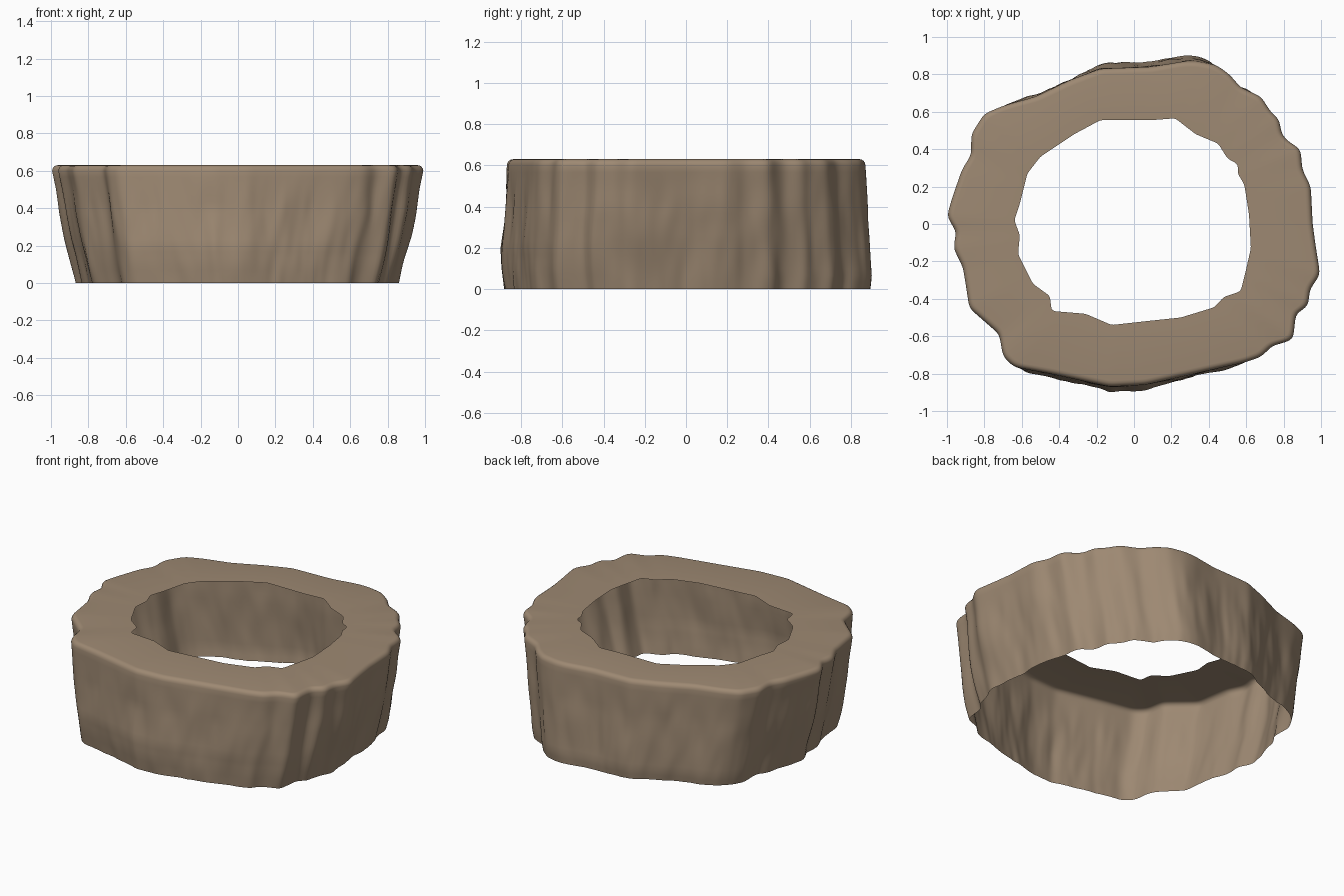
import bpy, bmesh, math
from mathutils import Vector, noise

if "Cube" in bpy.data.objects:
    bpy.data.objects.remove(bpy.data.objects["Cube"])

N = 400          # samples around the ring
TOP = 0.63

# Rim outline and hole outline, anticlockwise seen from above
RIM = [(.955, 0), (.945, .2), (.90, .29), (.89, .40), (.82, .445), (.79, .48), (.775, .56),
       (.73, .60), (.68, .68), (.57, .73), (.51, .80), (.44, .85), (.34, .87), (.27, .87),
       (.09, .84), (-.18, .83), (-.34, .77), (-.53, .68), (-.69, .635), (-.80, .59),
       (-.87, .48), (-.87, .37), (-.92, .29), (-.975, .13), (-1.0, .04), (-.95, -.04),
       (-.965, -.13), (-.915, -.23), (-.90, -.32), (-.88, -.45), (-.80, -.52), (-.72, -.59),
       (-.70, -.71), (-.64, -.765), (-.45, -.80), (-.13, -.87), (.06, -.86), (.59, -.74),
       (.68, -.71), (.74, -.65), (.85, -.62), (.865, -.48), (.93, -.44), (.94, -.35),
       (.995, -.27), (.97, -.11)]
HOLE = [(.625, -.13), (.615, .05), (.59, .21), (.555, .27), (.555, .32), (.50, .35), (.45, .43),
        (.33, .48), (.22, .565), (.09, .555), (-.18, .555), (-.32, .48), (-.50, .36),
        (-.57, .27), (-.61, .11), (-.64, .02), (-.61, -.06), (-.62, -.16), (-.54, -.32),
        (-.45, -.385), (-.44, -.465), (-.26, -.48), (-.12, -.54), (.06, -.52), (.25, -.50),
        (.43, -.445), (.48, -.39), (.57, -.36), (.60, -.24)]


def sample(points, passes):
    """Cast rays at even angles against the outline, then soften the corners."""
    polar = sorted((math.atan2(y, x) % math.tau, math.hypot(x, y)) for x, y in points)
    polar = [(polar[-1][0] - math.tau, polar[-1][1])] + polar + [(polar[0][0] + math.tau, polar[0][1])]
    radii, k = [], 0
    for i in range(N):
        a = math.tau * i / N
        while polar[k + 1][0] < a:
            k += 1
        (a0, r0), (a1, r1) = polar[k], polar[k + 1]
        radii.append(r0 * r1 * math.sin(a1 - a0) / (r0 * math.sin(a - a0) + r1 * math.sin(a1 - a)))
    for _ in range(passes):
        radii = [(radii[i - 1] + 2 * radii[i] + radii[(i + 1) % N]) / 4 for i in range(N)]
    return [Vector((r * math.cos(math.tau * i / N), r * math.sin(math.tau * i / N), 0))
            for i, r in enumerate(radii)]


def lerp_table(table, z):
    for (z0, v0), (z1, v1) in zip(table, table[1:]):
        if z <= z1:
            return v0 + (v1 - v0) * (z - z0) / (z1 - z0)
    return table[-1][1]


# Wall profile: width in x, depth to the front and depth to the back, by height
WIDE = [(0, .873), (.13, .905), (.25, .935), (.36, .957), (.5, .98), (.6, 1), (TOP, 1)]
FRONT = [(0, 1.012), (.1, 1.025), (.2, 1.03), (.4, 1.01), (.6, 1), (TOP, 1)]
BACK = [(0, 1.025), (.06, 1.035), (.2, 1.025), (.4, 1.01), (.6, 1), (TOP, 1)]

rim, hole = sample(RIM, 3), sample(HOLE, 2)
bm = bmesh.new()
rows = []

# Rugged outer wall
for j in range(19):
    z = 0.6 * j / 18
    fade = 1 - j / 18
    row = []
    for p in rim:
        out = p.normalized()
        n = noise.noise(Vector((p.x * 7, p.y * 7, z * 3.5))) * .012
        n += noise.noise(Vector((p.x * 18, p.y * 18, z * 5 + 9))) * .005
        sy = lerp_table(FRONT if p.y < 0 else BACK, z)
        q = Vector((p.x * lerp_table(WIDE, z), p.y * sy, z)) + out * n * min(1, fade * 3)
        row.append(bm.verts.new(q))
    rows.append(row)

# Rounded shoulder, then the flat top in to the hole
for inset, z in ((.003, .612), (.010, .622), (.020, .628), (.032, TOP)):
    rows.append([bm.verts.new(p - p.normalized() * inset + Vector((0, 0, z))) for p in rim])
rows.append([bm.verts.new(p + Vector((0, 0, TOP))) for p in hole])

for lower, upper in zip(rows, rows[1:]):
    for i in range(N):
        k = (i + 1) % N
        bm.faces.new((lower[i], lower[k], upper[k], upper[i]))

mesh = bpy.data.meshes.new("rock_ring")
bm.to_mesh(mesh)
bm.free()
ring = bpy.data.objects.new("rock_ring", mesh)
bpy.context.collection.objects.link(ring)

stone = bpy.data.materials.new("tan_stone")
stone.diffuse_color = (.34, .25, .17, 1)
stone.use_nodes = True
stone.node_tree.nodes["Principled BSDF"].inputs["Base Color"].default_value = stone.diffuse_color
mesh.materials.append(stone)

bpy.context.view_layer.objects.active = ring
ring.select_set(True)
bpy.ops.object.shade_smooth_by_angle(angle=math.radians(50))
